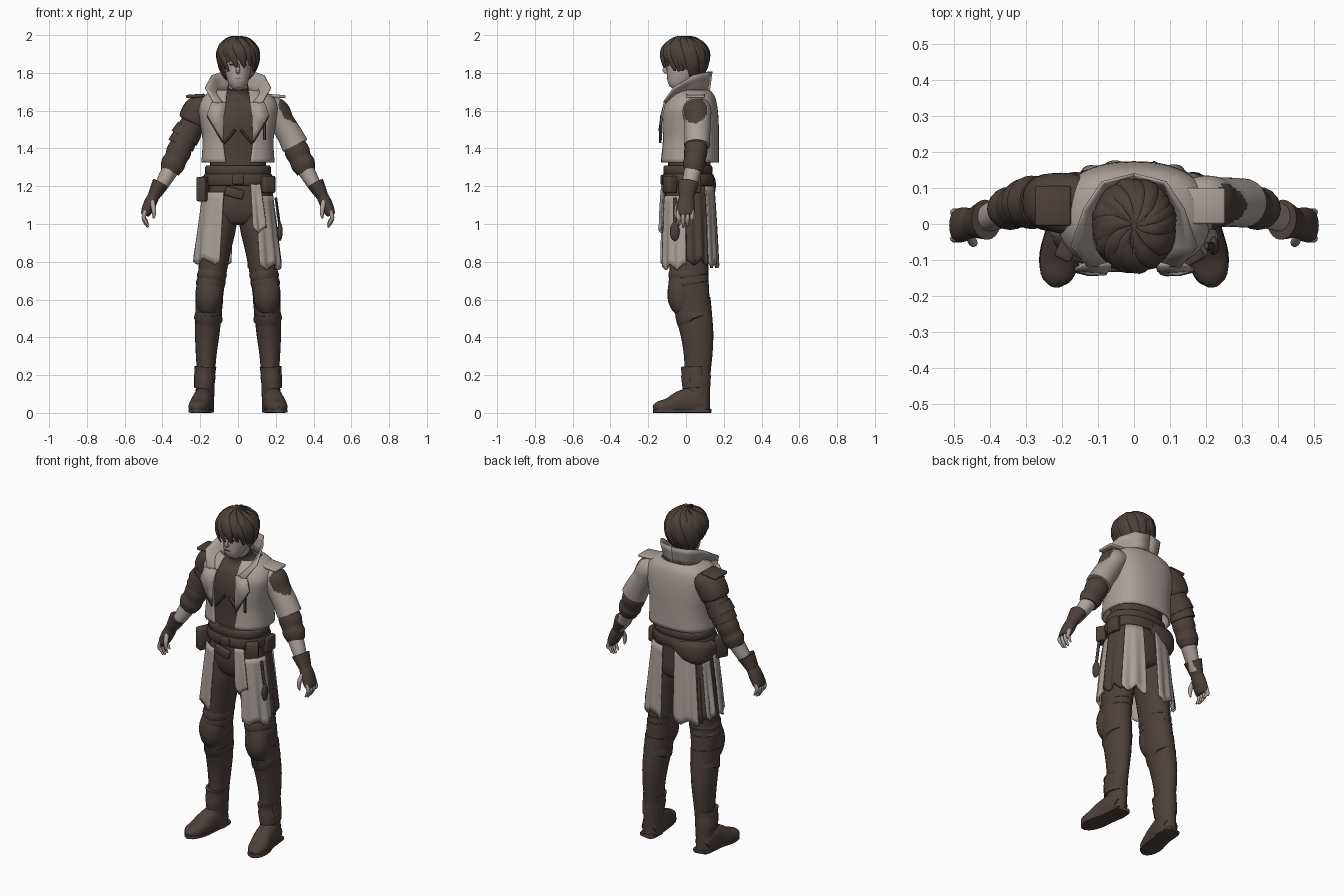
import bpy, bmesh, math, random
from mathutils import Vector
random.seed(4)

def material(name, col):
    m = bpy.data.materials.new(name)
    m.diffuse_color = (*col, 1)
    return m
DARK = material("dark brown leather", (0.072, 0.052, 0.044))
LIGHT = material("light grey cloth", (0.40, 0.35, 0.32))
SKIN = material("pale skin", (0.42, 0.365, 0.335))

def finish(name, bm, mat, angle=50):
    bmesh.ops.recalc_face_normals(bm, faces=bm.faces)
    me = bpy.data.meshes.new(name)
    bm.to_mesh(me); bm.free()
    me.materials.append(mat)
    ob = bpy.data.objects.new(name, me)
    bpy.context.collection.objects.link(ob)
    bpy.ops.object.select_all(action='DESELECT')
    ob.select_set(True)
    bpy.context.view_layer.objects.active = ob
    bpy.ops.object.shade_smooth_by_angle(angle=math.radians(angle))
    return ob

def spline(rows, k):
    """Catmull-Rom interpolation of equal-length tuples."""
    out = []
    for i in range(len(rows) - 1):
        p = [rows[max(0, min(len(rows) - 1, i + d))] for d in (-1, 0, 1, 2)]
        for j in range(k):
            t = j / k
            out.append(tuple(0.5 * (2*b + (c-a)*t + (2*a-5*b+4*c-d)*t*t + (3*b-a-3*c+d)*t**3)
                             for a, b, c, d in zip(*p)))
    return out + [tuple(rows[-1])]

def power(v, e):
    return math.copysign(abs(v) ** (2 / e), v)

def loft(name, rows, mat, n=20, k=4, ref=(0, 1, 0), e=2, s=1, floor=None):
    """Tube through rows (x, y, z, radius across, radius along ref)."""
    rows = spline([(r[0] * s, *r[1:]) for r in rows], k)
    cs = [Vector(r[:3]) for r in rows]
    bm, rings = bmesh.new(), []
    for i, r in enumerate(rows):
        t = (cs[min(i + 1, len(cs) - 1)] - cs[max(i - 1, 0)]).normalized()
        b = Vector(ref); b = (b - t * b.dot(t)).normalized()
        a = b.cross(t)
        ring = []
        for j in range(n):
            w = 2 * math.pi * j / n
            p = cs[i] + a * r[3] * power(math.cos(w), e) + b * r[4] * power(math.sin(w), e)
            if floor is not None: p.z = max(p.z, floor)
            ring.append(bm.verts.new(p))
        rings.append(ring)
    for A, B in zip(rings, rings[1:]):
        for j in range(n):
            bm.faces.new((A[j], A[(j+1) % n], B[(j+1) % n], B[j]))
    bm.faces.new(rings[0]); bm.faces.new(rings[-1])
    return finish(name, bm, mat)

def grid(name, pts, mat, thick=0.008):
    """Thick sheet through rows of points."""
    bm = bmesh.new()
    vs = [[bm.verts.new(p) for p in row] for row in pts]
    for A, B in zip(vs, vs[1:]):
        for j in range(len(A) - 1):
            bm.faces.new((A[j], A[j+1], B[j+1], B[j]))
    ob = finish(name, bm, mat)
    m = ob.modifiers.new("thickness", 'SOLIDIFY'); m.thickness = thick; m.offset = 0
    return ob

def shell(name, rows, mat, e=2.4, n=40, k=4, jag=0, teeth=2, thick=0.01):
    """Open wrap: rows (z, rx, ry, cy, start angle, end angle), 0 deg is the front."""
    rows, pts = spline(rows, k), []
    for i, (z, rx, ry, cy, a0, a1) in enumerate(rows):
        f, row = i / (len(rows) - 1), []
        for j in range(n + 1):
            u = j / n
            w = math.radians(a0 + (a1 - a0) * u)
            tooth = abs((u * teeth) % 1 - 0.4)
            fold = 1 + 0.03 * f * math.sin(u * teeth * 9) * bool(jag)
            row.append((rx * fold * power(math.sin(w), e), cy - ry * fold * power(math.cos(w), e),
                        z + jag * tooth * f))
        pts.append(row)
    return grid(name, pts, mat, thick)

def ball(name, c, r, mat):
    bm = bmesh.new()
    bmesh.ops.create_uvsphere(bm, u_segments=20, v_segments=12, radius=1)
    for v in bm.verts: v.co = Vector([c[i] + v.co[i] * r[i] for i in range(3)])
    return finish(name, bm, mat)

def box(name, c, size, mat, rz=0, bevel=0.008, ry=0):
    bm = bmesh.new()
    bmesh.ops.create_cube(bm, size=1)
    for v in bm.verts: v.co = Vector([v.co[i] * size[i] for i in range(3)])
    bmesh.ops.bevel(bm, geom=bm.edges[:], offset=bevel, segments=2, affect='EDGES', profile=0.5)
    ob = finish(name, bm, mat)
    ob.location = c; ob.rotation_euler = (0, math.radians(ry), math.radians(rz))
    return ob

# Head, neck and face
loft("head", [(0, -.07, 1.717, .02, .022), (0, -.058, 1.735, .042, .048), (0, -.035, 1.775, .06, .074),
              (0, -.01, 1.83, .071, .1), (0, 0, 1.89, .078, .105), (0, 0, 1.96, .06, .08)], SKIN, n=28)
loft("neck", [(0, .03, 1.64, .055, .055), (0, .012, 1.79, .05, .055)], SKIN)
loft("nose", [(0, -.103, 1.85, .006, .006), (0, -.113, 1.815, .011, .012), (0, -.1, 1.8, .01, .008)], SKIN, n=10)
box("mouth", (0, -.101, 1.772), (.03, .007, .004), DARK, bevel=.001)
for s in (1, -1):
    box("eye", (s * .032, -.104, 1.842), (.026, .008, .008), DARK, rz=s * 18, bevel=.002)

# Hair: trimmed cap plus tapered locks swept from the crown
def scalp(a, ph, r=1.0):
    a, ph = math.radians(a), math.radians(ph)
    h = math.cos(ph)
    return (.106 * r * math.sin(ph) * math.sin(a), -.005 - .12 * r * math.sin(ph) * math.cos(a),
            1.885 + h * (.107 * r if h > 0 else .15))
bm = bmesh.new()
bmesh.ops.create_uvsphere(bm, u_segments=32, v_segments=20, radius=1)
for v in bm.verts:
    v.co = Vector((v.co.x * .104, v.co.y * .119 - .004, 1.885 + v.co.z * (.108 if v.co.z > 0 else .15)))
def bare(f):
    c = f.calc_center_median()
    return c.z < (1.9 if c.y < -.045 else 1.82 if c.y < .03 else 1.745)
bmesh.ops.delete(bm, geom=[f for f in bm.faces if bare(f)], context='FACES')
finish("hair_cap", bm, DARK)
for i, a in enumerate(list(range(-72, 2, 10)) + [26, 36, 46, 56, 68] + list(range(80, 286, 10))):
    side = min(abs(a), abs(360 - a))
    end = (106 if side < 50 else 114 if side < 100 else 138) + random.uniform(-8, 8)
    start = 4 + 26 * (i % 3) / 2
    sw = random.uniform(-8, 14) + 10 * (a < 2)
    puff = random.uniform(.02, .06)
    path = [(*scalp(a - 25 * (1 - f) + sw * f, start + (end - start) * f, .99 + puff * math.sin(f * 3)),
             .003 + .022 * math.sin(.1 + f * 2.9), .002 + .009 * math.sin(.1 + f * 2.9)) for f in (0, .2, .45, .7, .88, 1)]
    w = math.radians(a)
    loft("hair_lock", path, DARK, n=8, k=3, ref=(math.sin(w), -math.cos(w), .35))

# Shirt, belt and hips
loft("shirt", [(0, .01, 1.12, .15, .11), (0, .015, 1.25, .145, .11), (0, .02, 1.4, .155, .115),
               (0, .02, 1.55, .175, .12), (0, .03, 1.64, .15, .1), (0, .025, 1.69, .068, .068),
               (0, .015, 1.725, .056, .06)], DARK, n=32, e=2.3)
for s in (1, -1):
    loft("shirt_strap", [(.015, -.1, 1.5, .008, .01), (.05, -.1, 1.455, .008, .012), (.085, -.09, 1.42, .008, .01)],
         DARK, n=8, s=s)
loft("pelvis", [(0, .015, 1.24, .16, .12), (0, .015, 1.12, .172, .122), (0, .02, 1.05, .165, .115),
                (0, .02, 1.01, .1, .1), (0, .02, .995, .03, .07)], DARK, n=28, e=2.4)
for z, r, h in ((1.285, 0, .024), (1.235, .008, .03)):
    loft("belt", [(0, .01, z - h, .168 + r, .124 + r), (0, .01, z - h * .7, .174 + r, .13 + r),
                  (0, .01, z + h * .7, .174 + r, .13 + r), (0, .01, z + h, .168 + r, .124 + r)], DARK, n=32, k=1, e=2.3)
box("belt_buckle", (0, -.127, 1.235), (.06, .018, .05), DARK)
box("belt_knot", (-.02, -.12, 1.165), (.1, .025, .05), DARK, ry=15)
box("front_pouch_a", (-.182, -.06, 1.185), (.05, .085, .13), DARK, rz=-25)
box("front_pouch_b", (.155, -.085, 1.21), (.07, .055, .09), DARK, rz=30)
box("side_pouch", (.18, .04, 1.21), (.035, .08, .09), DARK)
loft("back_pouch", [(-.01, .12, 1.23, .03, .03), (-.09, .118, 1.205, .04, .06), (-.16, .09, 1.195, .04, .066),
                    (-.19, .01, 1.21, .03, .04)], DARK, ref=(0, 0, 1), e=2.6)

# Coat tails hanging from the belt
def tail(name, a0, a1, top, bottom, mat, grow=0, jag=.07, teeth=2, lean=0):
    shell(name, [(top, .182 + grow, .135 + grow, .012, a0, a1),
                 ((top + bottom) / 2, .206 + grow, .146 + grow, .014, a0, a1 + lean),
                 (bottom, .228 + grow, .152 + grow, .017, a0, a1 + lean * 1.5)], mat, n=24, jag=jag, teeth=teeth)
tail("coat_tail_front_a", -88, -20, 1.17, .785, LIGHT, teeth=1.6)
tail("coat_tail_front_b", 26, 86, 1.15, .755, LIGHT, teeth=2)
tail("coat_strip", 16, 34, 1.21, .95, LIGHT, grow=.008, teeth=1)
tail("coat_tail_dark_a", 87, 128, 1.2, .78, DARK, grow=-.008, teeth=1.5)
tail("coat_tail_back_a", 128, 166, 1.2, .765, LIGHT, teeth=1.5, lean=3)
tail("coat_tail_back_b", 186, 226, 1.2, .765, LIGHT, teeth=1.5)
tail("coat_tail_back_c", 242, 262, 1.15, .79, LIGHT, teeth=1)
tail("coat_tail_dark_b", 228, 242, 1.17, .78, DARK, grow=-.004, teeth=1)
ball("hip_charm", (.222, -.06, .96), (.014, .026, .05), DARK)
loft("charm_cord", [(.2, -.06, 1.14, .007, .01), (.222, -.06, .98, .007, .01)], DARK, n=8)

# Cropped jacket, collar and lapels
def jrow(z, rx, ry, cy, gap):
    a = math.degrees(math.asin((gap / rx) ** 1.3))
    return (z, rx, ry, cy, a, 360 - a)
shell("jacket", [jrow(1.325, .188, .15, .018, .066), jrow(1.44, .182, .146, .022, .08), jrow(1.54, .196, .146, .021, .08),
                 jrow(1.62, .205, .138, .022, .07), jrow(1.675, .175, .112, .034, .062),
                 jrow(1.705, .115, .085, .036, .055)], LIGHT, e=2.5, n=56, thick=.012)
low = [(.07, -.115, 1.63), (.095, -.06, 1.67), (.1, .03, 1.69), (.07, .1, 1.7), (0, .122, 1.7)]
top = [(.13, -.118, 1.645), (.174, -.065, 1.722), (.138, .04, 1.788), (.088, .115, 1.805), (0, .137, 1.808)]
for s in (1, -1):
    rows = [[Vector(a).lerp(Vector(b), f) for a, b in zip(low, top)] for f in (0, .35, .7, 1)]
    grid("collar", [[(p.x * s, p.y, p.z) for p in r] for r in rows], LIGHT, .008)
    grid("lapel", [[(s * .062, -.112, 1.645), (s * .14, -.112, 1.645)], [(s * .074, -.132, 1.57), (s * .165, -.126, 1.575)],
                   [(s * .076, -.136, 1.5), (s * .125, -.136, 1.505)], [(s * .076, -.134, 1.43), (s * .08, -.134, 1.43)]],
         LIGHT, .01)
    loft("lapel_trim", [(.165, -.132, 1.573, .003, .003), (.125, -.142, 1.505, .003, .003), (.08, -.14, 1.43, .003, .003)],
         DARK, n=6, k=1, s=s)
box("chest_tag", (.14, -.132, 1.49), (.014, .012, .09), DARK, bevel=.003)
box("epaulette", (.195, .05, 1.678), (.115, .1, .016), LIGHT, bevel=.006, ry=4)

# Sleeves: light one with a dark shoulder patch, dark one with a shoulder guard
sleeve = [(.15, .05, 1.61, .06, .072), (.2, .058, 1.595, .072, .076), (.232, .06, 1.54, .066, .07),
          (.275, .06, 1.47, .068, .068), (.303, .058, 1.415, .072, .068)]
ob = loft("light_sleeve", sleeve, LIGHT, n=40, k=10)
ob.data.materials.append(DARK)
for p in ob.data.polygons:
    y, z = (p.center.y - .045) / .066, (p.center.z - 1.605) / .07
    if p.center.x > .215 and y * y + z * z < 1 and p.normal.x > .3: p.material_index = 1
loft("dark_sleeve", sleeve, DARK, s=-1, n=28)
loft("shoulder_guard", [(.13, .045, 1.64, .045, .078), (.18, .055, 1.62, .068, .085), (.215, .06, 1.595, .08, .082),
                        (.24, .06, 1.545, .076, .076), (.245, .06, 1.535, .062, .06)], DARK, s=-1, n=24, e=2.3)
box("shoulder_plate", (-.225, .05, 1.678), (.1, .11, .018), DARK, bevel=.006, ry=-4)
loft("sleeve_band", [(.255, .06, 1.505, .072, .072), (.285, .06, 1.455, .078, .074)], DARK, s=-1, k=1, n=24)

# Forearms, gloves and hands
for s in (1, -1):
    loft("elbow_wrap", [(.295, .055, 1.43, .056, .056), (.313, .052, 1.385, .066, .062), (.33, .047, 1.345, .06, .057),
                        (.345, .043, 1.315, .064, .06), (.36, .04, 1.275, .05, .048)], DARK, s=s)
    loft("forearm", [(.34, .045, 1.32, .048, .048), (.385, .025, 1.24, .04, .042), (.43, .008, 1.16, .028, .034)], SKIN, s=s)
    loft("glove_cuff", [(.41, .012, 1.215, .046, .056), (.435, .006, 1.17, .036, .046), (.45, .002, 1.14, .03, .038)], DARK, s=s, k=2)
    loft("glove", [(.44, .005, 1.16, .03, .036), (.465, 0, 1.11, .033, .046), (.485, -.004, 1.065, .028, .048),
                   (.492, -.004, 1.045, .02, .042)], DARK, s=s)
    for i in range(4):
        y = -.04 + i * .024
        d = (.01, 0, .004, .018)[i]
        loft("finger", [(.488, y, 1.07, .012, .0115), (.499, y, 1.035, .011, .011),
                        (.49, y * .9, 1.005 + d, .009, .009), (.476, y * .9, .982 + d, .005, .005)], SKIN, s=s, n=10)
    loft("thumb", [(.455, -.03, 1.12, .014, .014), (.447, -.05, 1.085, .013, .012), (.445, -.052, 1.05, .01, .01),
                   (.447, -.05, 1.03, .004, .004)], SKIN, s=s, n=10)

# Legs, knee guards and boots
for s in (1, -1):
    loft("trouser_leg", [(.085, .018, 1.13, .082, .108), (.098, .018, 1.0, .09, .112), (.12, .016, .87, .083, .106),
                         (.135, .016, .75, .075, .102), (.148, .02, .65, .073, .102), (.153, .035, .56, .068, .094),
                         (.158, .05, .48, .065, .085)], DARK, s=s, n=28)
    for z, x in ((.73, .138), (.69, .144)):
        loft("trouser_fold", [(x, .015, z + .022, .072, .1), (x, .014, z, .079, .107), (x, .018, z - .022, .072, .1)],
             DARK, s=s, k=3)
    loft("tall_boot", [(.152, .03, .6, .073, .1), (.156, .04, .53, .07, .097), (.163, .058, .42, .065, .087),
                       (.168, .064, .32, .056, .077), (.17, .062, .22, .049, .069), (.174, .06, .12, .05, .068),
                       (.177, .06, .06, .05, .067), (.178, .06, .005, .052, .068)], DARK, s=s, n=24)
    loft("boot_top_band", [(.154, .035, .535, .07, .095), (.158, .045, .495, .076, .096), (.16, .05, .485, .066, .088)],
         DARK, s=s, k=1, n=24)
    loft("knee_guard", [(.15, -.02, .72, .05, .06), (.152, -.03, .66, .07, .066), (.154, -.027, .6, .07, .068),
                        (.158, -.008, .54, .052, .055), (.16, -.01, .5, .015, .04)], DARK, s=s, n=20)
    loft("ankle_wrap", [(.173, .052, .245, .058, .08), (.175, .053, .205, .054, .075), (.176, .053, .195, .058, .079),
                        (.18, .055, .13, .052, .073)], DARK, s=s, k=1)
    box("ankle_flap", (s * .222, .05, .205), (.016, .07, .08), DARK)
    loft("boot_foot", [(.178, .1, .04, .045, .04), (.181, .05, .06, .053, .075), (.19, -.02, .055, .054, .066),
                       (.205, -.09, .035, .056, .045), (.215, -.145, .028, .044, .033), (.218, -.172, .022, .015, .016)],
         DARK, s=s, ref=(0, 0, 1), floor=.004, n=24, e=2.3)
    loft("boot_sole", [(.178, .13, .01, .028, .01), (.178, .11, .01, .05, .01), (.188, .0, .01, .052, .01),
                       (.205, -.09, .01, .058, .01), (.215, -.15, .01, .042, .01), (.218, -.173, .01, .014, .01)],
         DARK, s=s, ref=(0, 0, 1), floor=0, n=16, e=5)
